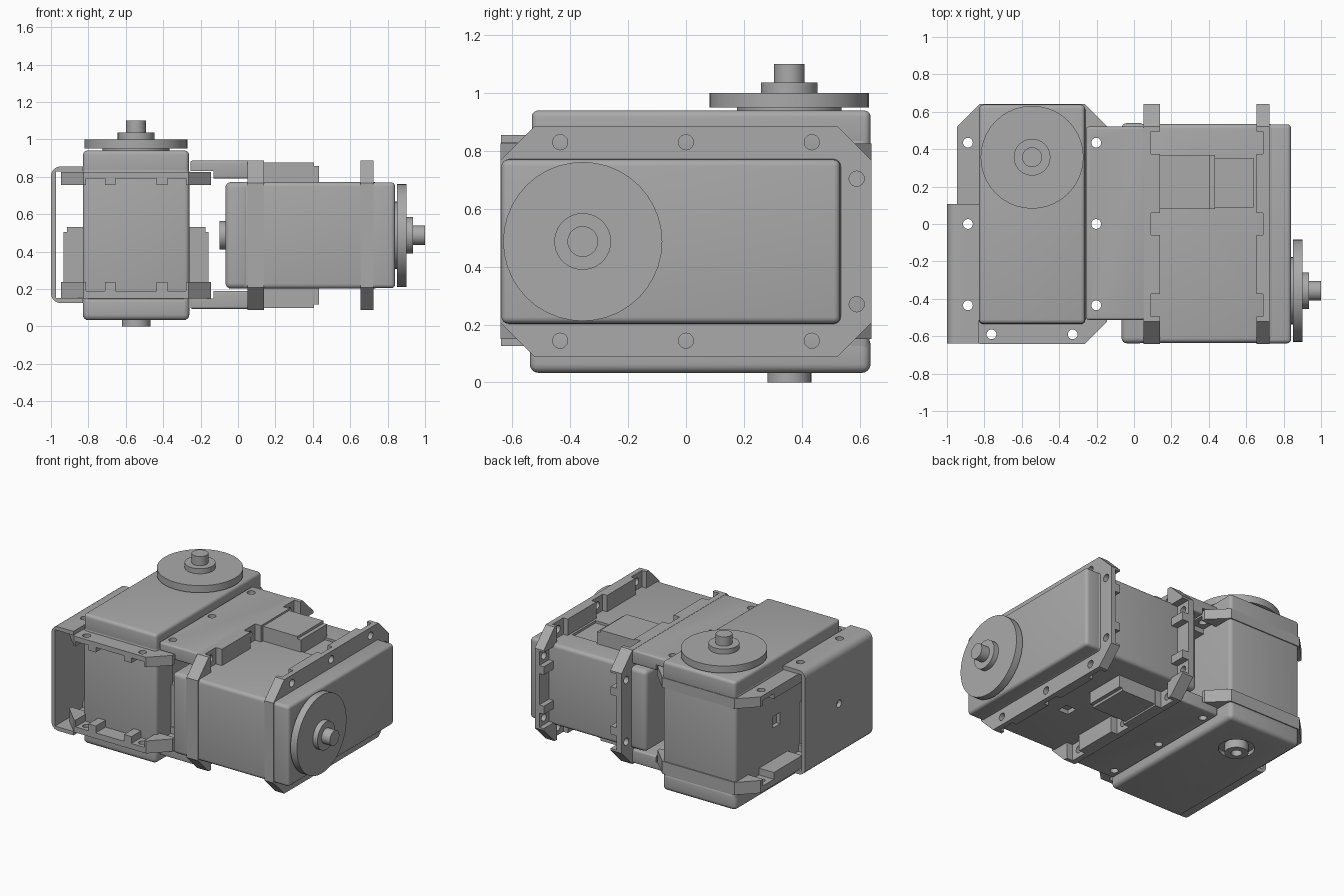
import bpy, bmesh
from math import radians, pi
from mathutils import Matrix

if "Cube" in bpy.data.objects:
    bpy.data.objects.remove(bpy.data.objects["Cube"], do_unlink=True)

GREY = (0.40, 0.40, 0.40, 1)
grey = bpy.data.materials.new("plain grey")
grey.use_nodes = True
grey.diffuse_color = GREY
grey.node_tree.nodes["Principled BSDF"].inputs["Base Color"].default_value = GREY


def add_box(bm, lo, hi):
    size = [b - a for a, b in zip(lo, hi)]
    mid = [(a + b) / 2 for a, b in zip(lo, hi)]
    m = Matrix.Translation(mid) @ Matrix.Diagonal((*size, 1))
    bmesh.ops.create_cube(bm, size=1, matrix=m)


def add_rod(bm, x, y, z0, z1, r, turn=Matrix()):
    m = turn @ Matrix.Translation((x, y, (z0 + z1) / 2))
    bmesh.ops.create_cone(bm, cap_ends=True, segments=40, radius1=r, radius2=r,
                          depth=z1 - z0, matrix=m)


def add_prism(bm, points, z0, z1):
    face = bm.faces.new([bm.verts.new((x, y, z0)) for x, y in points])
    new = bmesh.ops.extrude_face_region(bm, geom=[face])["geom"]
    bmesh.ops.translate(bm, vec=(0, 0, z1 - z0),
                        verts=[v for v in new if isinstance(v, bmesh.types.BMVert)])
    bmesh.ops.recalc_face_normals(bm, faces=bm.faces)


def finish(name, bm, frame=Matrix(), bevel=0, cutter=None):
    """Turn a bmesh into a shaded part, optionally rounded and cut."""
    def to_object(label, b):
        mesh = bpy.data.meshes.new(label)
        b.to_mesh(mesh)
        b.free()
        o = bpy.data.objects.new(label, mesh)
        bpy.context.collection.objects.link(o)
        return o

    ob = to_object(name, bm)
    ob.data.materials.append(grey)
    bpy.ops.object.select_all(action='DESELECT')
    bpy.context.view_layer.objects.active = ob
    ob.select_set(True)
    if bevel:
        mod = ob.modifiers.new("round", 'BEVEL')
        mod.width, mod.segments = bevel, 4
        mod.limit_method, mod.angle_limit = 'ANGLE', radians(40)
        bpy.ops.object.modifier_apply(modifier="round")
    if cutter:
        tool = to_object("cutter", cutter)
        tool.hide_render = True
        mod = ob.modifiers.new("cut", 'BOOLEAN')
        mod.operation, mod.solver, mod.object = 'DIFFERENCE', 'EXACT', tool
        bpy.ops.object.modifier_apply(modifier="cut")
        bpy.data.objects.remove(tool, do_unlink=True)
    bpy.ops.object.shade_smooth_by_angle(angle=radians(35))
    ob.matrix_world = frame
    return ob


AXIS_Y = 0.357
SIDE_HOLES = [(s * 0.343, y) for s in (-1, 1) for y in (-0.435, 0, 0.435)]
END_HOLES = [(-0.217, -0.59), (0.217, -0.59)]


def flange(name, plate, thick, frame):
    """Chamfered flange; the thick side has open pockets round the holes."""
    z0, z1 = min(plate + thick), max(plate + thick)
    w, l, c = 0.4, 0.642, 0.12
    bm, cut = bmesh.new(), bmesh.new()
    add_prism(bm, [(w, l - c), (w - c, l), (c - w, l), (-w, l - c),
                   (-w, c - l), (c - w, -l), (w - c, -l), (w, c - l)], z0, z1)
    t0, t1 = thick
    t0, t1 = (t0, t1 + 0.02) if t0 > plate[0] else (t0 - 0.02, t1)
    for x, y in SIDE_HOLES:
        s = 1 if x > 0 else -1
        xs = sorted((s * 0.27, s * 0.45))
        add_box(cut, (xs[0], y - 0.06, t0), (xs[1], y + 0.06, t1))
    for s in (-1, 1):
        add_box(cut, (s * 0.217 - 0.05, -0.7, t0), (s * 0.217 + 0.05, -0.52, t1))
    add_box(cut, (-0.11, -0.7, t0), (0.11, -0.52, t1))
    ob = finish(name, bm, frame, cutter=cut)
    # Screw holes through the remaining plate
    bm, holes = bmesh.new(), bmesh.new()
    bm.from_mesh(ob.data)
    bpy.data.objects.remove(ob, do_unlink=True)
    for x, y in SIDE_HOLES + END_HOLES:
        add_rod(holes, x, y, z0 - 0.05, z1 + 0.05, 0.026)
    finish(name, bm, frame, cutter=holes)


def motor(side, frame):
    # Main housing with a shallow side panel and a small window
    bm, cut = bmesh.new(), bmesh.new()
    add_box(bm, (-0.285, -0.535, 0.1), (0.285, 0.635, 0.85))
    add_box(cut, (-0.3, 0.14, 0.46), (-0.255, 0.22, 0.54))
    add_box(cut, (0.268, -0.35, 0.53), (0.32, -0.09, 0.74))
    finish(side + "_housing", bm, frame, 0.025, cut)

    # Top and bottom covers
    bm = bmesh.new()
    add_box(bm, (-0.283, -0.533, 0.8), (0.283, 0.638, 0.94))
    finish(side + "_top_cover", bm, frame, 0.022)
    bm, cut = bmesh.new(), bmesh.new()
    add_box(bm, (-0.285, -0.54, 0.033), (0.285, 0.638, 0.16))
    add_rod(cut, 0, AXIS_Y, 0, 0.06, 0.115)
    finish(side + "_bottom_cover", bm, frame, 0.03, cut)

    flange(side + "_lower_flange", (0.15, 0.19), (0.19, 0.238), frame)
    flange(side + "_upper_flange", (0.79, 0.825), (0.755, 0.79), frame)

    # Cable connectors on both sides
    for s, label in ((-1, "_a"), (1, "_b")):
        bm = bmesh.new()
        for reach, top in ((0.388, 0.505), (0.37, 0.532)):
            xs = sorted((s * 0.27, s * reach))
            add_box(bm, (xs[0], -0.37, 0.2), (xs[1], -0.08, top))
        finish(side + "_connector" + label, bm, frame)

    # Output wheel, hub and shaft stacked on the axis
    bm = bmesh.new()
    for z0, z1, r in ((0.93, 0.955, 0.18), (0.95, 1.0, 0.275),
                      (0.99, 1.036, 0.098), (1.03, 1.1, 0.053)):
        add_rod(bm, 0, AXIS_Y, z0, z1, r)
    finish(side + "_output_wheel", bm, frame)

    # Rear pivot boss with a bore
    bm, cut = bmesh.new(), bmesh.new()
    add_rod(bm, 0, AXIS_Y, 0, 0.08, 0.076)
    add_rod(cut, 0, AXIS_Y, -0.02, 0.05, 0.035)
    finish(side + "_pivot_boss", bm, frame, cutter=cut)


upright = Matrix.Translation((-0.545, 0, 0))
lying = Matrix.Translation((-0.1, 0, 0.487)) @ Matrix(
    ((0, 0, 1, 0), (0, -1, 0, 0), (1, 0, 0, 0), (0, 0, 0, 1)))
motor("right_motor", upright)
motor("left_motor", lying)

# Outer U bracket: rounded block hollowed out to a thin channel
bm, cut = bmesh.new(), bmesh.new()
add_box(bm, (-1, -0.64, 0.125), (-0.83, 0.107, 0.855))
bmesh.ops.bevel(bm, geom=[e for e in bm.edges
                          if all(v.co.x < -0.9 for v in e.verts)
                          and e.verts[0].co.z == e.verts[1].co.z],
                offset=0.05, segments=5, profile=0.5, affect='EDGES')
add_box(cut, (-0.973, -0.8, 0.152), (-0.7, 0.3, 0.828))
bracket = finish("outer_bracket", bm, cutter=cut)
bm, holes = bmesh.new(), bmesh.new()
bm.from_mesh(bracket.data)
bpy.data.objects.remove(bracket, do_unlink=True)
for y in (0, -0.435):
    add_rod(holes, -0.888, y, 0, 1, 0.026)
add_rod(holes, -0.49, -0.27, -1.1, -0.9, 0.026, Matrix.Rotation(pi / 2, 4, 'Y'))
finish("outer_bracket", bm, cutter=holes)

# Joining brackets above and below, thin over the flange and thick beyond it
for name, side in (("upper", 1), ("lower", -1)):
    bm, cut = bmesh.new(), bmesh.new()
    zs = sorted((0.49 + side * 0.3, 0.49 + side * 0.396))
    add_box(bm, (-0.255, -0.512, zs[0]), (0.06, 0.52, zs[1]))
    step = sorted((0.49 + side * 0.2, 0.49 + side * 0.342))
    add_box(cut, (-0.4, -0.7, step[0]), (-0.13, 0.7, step[1]))
    joint = finish(name + "_joining_bracket", bm, bevel=0.012, cutter=cut)
    bm, holes = bmesh.new(), bmesh.new()
    bm.from_mesh(joint.data)
    bpy.data.objects.remove(joint, do_unlink=True)
    for y in (-0.435, 0, 0.435):
        add_rod(holes, -0.202, y, zs[0] - 0.1, zs[1] + 0.1, 0.026)
    finish(name + "_joining_bracket", bm, cutter=holes)
